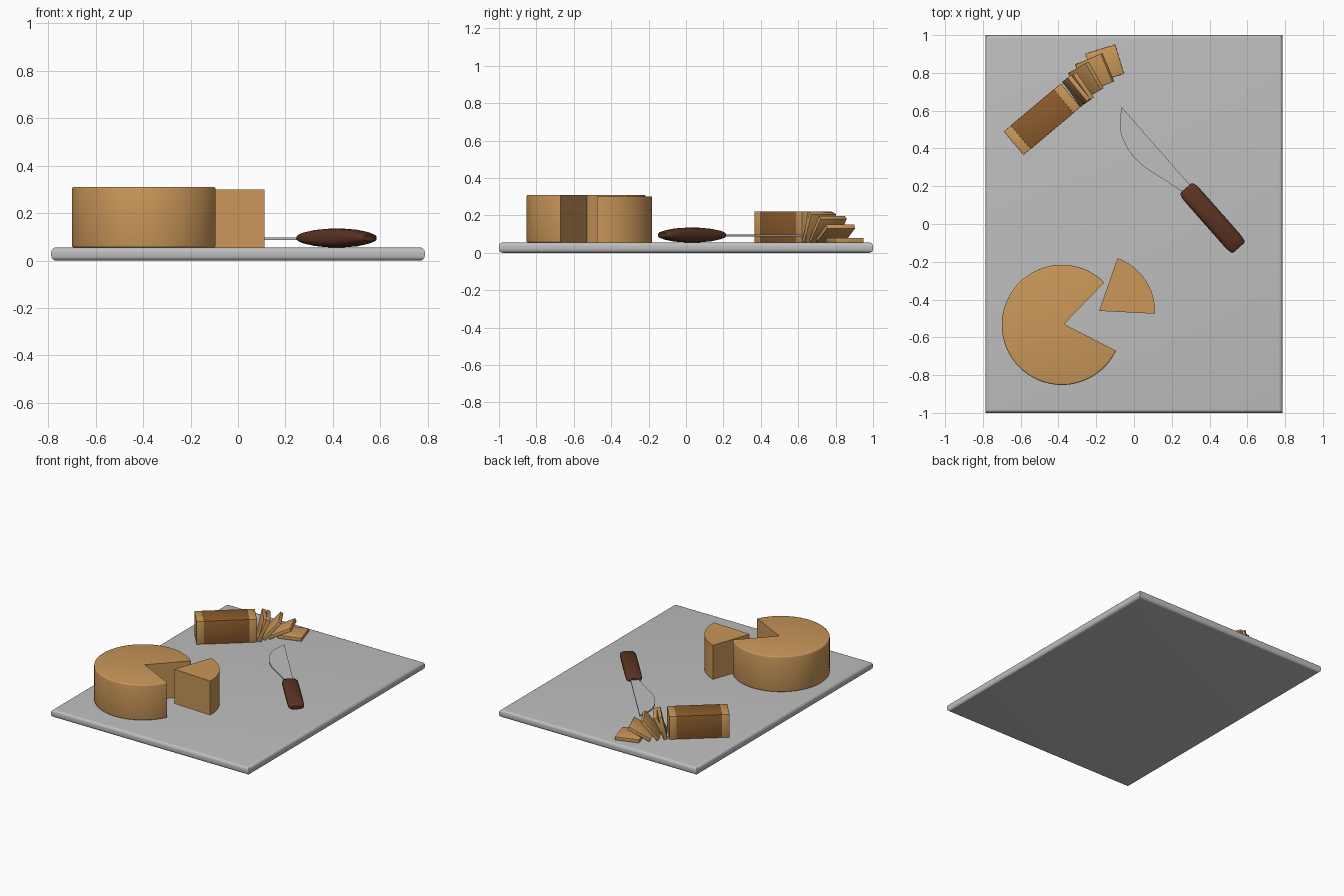
import bpy, bmesh, math
from mathutils import Matrix, Vector

if "Cube" in bpy.data.objects:
    bpy.data.objects.remove(bpy.data.objects["Cube"])


def mat(name, col):
    m = bpy.data.materials.new(name)
    m.diffuse_color = (*col, 1)
    m.use_nodes = True
    m.node_tree.nodes["Principled BSDF"].inputs["Base Color"].default_value = m.diffuse_color
    return m


GREY = mat("grey", (0.52, 0.52, 0.52))
TAN = mat("tan", (0.59, 0.31, 0.10))
BROWN = mat("brown", (0.26, 0.105, 0.025))
DARK = mat("dark_brown", (0.10, 0.033, 0.016))
TOP = 0.055  # board surface


def finish(name, bm, m, smooth=35):
    bmesh.ops.recalc_face_normals(bm, faces=bm.faces)
    me = bpy.data.meshes.new(name)
    bm.to_mesh(me)
    bm.free()
    me.materials.append(m)
    ob = bpy.data.objects.new(name, me)
    bpy.context.collection.objects.link(ob)
    bpy.context.view_layer.objects.active = ob
    ob.select_set(True)
    bpy.ops.object.shade_smooth_by_angle(angle=math.radians(smooth))
    ob.select_set(False)
    return ob


def prism(name, pts, z0, z1, m, pick=None, bevel=0.0, seg=3):
    """Extruded outline; pick(edge) chooses the edges to round."""
    bm = bmesh.new()
    f = bm.faces.new([bm.verts.new((x, y, z0)) for x, y in pts])
    r = bmesh.ops.extrude_face_region(bm, geom=[f])
    for v in r["geom"]:
        if isinstance(v, bmesh.types.BMVert):
            v.co.z = z1
    bmesh.ops.recalc_face_normals(bm, faces=bm.faces)
    if pick:
        bmesh.ops.bevel(bm, geom=[e for e in bm.edges if pick(e)], offset=bevel,
                        segments=seg, profile=0.5, affect='EDGES')
    return finish(name, bm, m)


def box(name, lo, hi, m, matrix, bevel=0.0):
    bm = bmesh.new()
    bmesh.ops.create_cube(bm, size=1)
    for v in bm.verts:
        v.co = Vector([lo[i] if v.co[i] < 0 else hi[i] for i in range(3)])
    if bevel:
        bmesh.ops.bevel(bm, geom=bm.edges[:], offset=bevel, segments=2,
                        profile=0.5, affect='EDGES')
    bm.transform(matrix)
    return finish(name, bm, m)


def arc(cx, cy, r, a0, a1, n):
    return [(cx + r * math.cos(math.radians(a0 + (a1 - a0) * i / n)),
             cy + r * math.sin(math.radians(a0 + (a1 - a0) * i / n))) for i in range(n + 1)]


def level(e):
    return abs(e.verts[0].co.z - e.verts[1].co.z) < 1e-5


# Board with rounded top and bottom rims
prism("board", [(-0.787, -1), (0.787, -1), (0.787, 1), (-0.787, 1)], 0, TOP, GREY,
      level, 0.02, 5)

# Cheese wheel with a wedge cut out, and the wedge
prism("cheese_wheel", [(-0.37, -0.53)] + arc(-0.382, -0.534, 0.318, 45, 334.5, 72),
      TOP, 0.31, TAN, lambda e: level(e) and e.calc_length() < 0.1, 0.008, 3)
prism("cheese_wedge", [(-0.185, -0.46)] + arc(-0.187, -0.462, 0.298, -2.5, 70.5, 20),
      TOP, 0.30, TAN)

# Cheese block: wrapped middle with bare ends, lying along a 40 degree axis
M = Matrix.Translation((-0.6375, 0.4275, TOP)) @ Matrix.Rotation(math.radians(40), 4, 'Z')
W, H, T = 0.081, 0.166, 0.024
box("block_end", (0, -W, 0), (0.05, W, H), TAN, M, 0.003)
box("block_wrap", (0.048, -W - 0.001, 0), (0.347, W + 0.001, H + 0.001), BROWN, M, 0.003)
box("block_cut_end", (0.345, -W, 0), (0.395, W, H), TAN, M, 0.003)

# Slices toppling away from the block: far edge centre x, y, yaw, tilt from flat
slices = [(-0.283, 0.727, 39, 77), (-0.258, 0.737, 35, 66), (-0.2, 0.79, 30, 50),
          (-0.135, 0.83, 22.5, 27), (-0.076, 0.8725, 17, 0)]
for i, (x, y, yaw, tilt) in enumerate(slices):
    t = math.radians(tilt)
    reach = 0.165 * math.cos(t) + T * math.sin(t)
    S = (Matrix.Translation((x, y, TOP)) @ Matrix.Rotation(math.radians(yaw), 4, 'Z')
         @ Matrix.Translation((-reach + T * math.sin(t), 0, T * 0))
         @ Matrix.Rotation(-t, 4, 'Y'))
    # underside hinges on the board
    box(f"slice_{i + 1}", (0, -W, 0), (0.165, W, T), TAN, S, 0.002)

# Knife blade: straight back, curved belly
blade = [(-0.066, 0.62), (-0.074, 0.56), (-0.075, 0.50), (-0.06, 0.45), (-0.035, 0.40),
         (0.0, 0.352), (0.05, 0.305), (0.11, 0.265), (0.18, 0.222), (0.245, 0.178),
         (0.29, 0.16), (0.32, 0.18)]
prism("knife_blade", blade, 0.086, 0.097, GREY)

# Knife handle: rounded sections swept along its axis (position, half width, half height)
a, b = Vector((0.275, 0.191, 0.095)), Vector((0.555, -0.126, 0.095))
axis = (b - a).normalized()
side = Vector((-axis.y, axis.x, 0))
L = (b - a).length
secs = [(0, 0.036, 0.012), (0.008, 0.045, 0.017), (0.03, 0.052, 0.024), (0.09, 0.053, 0.034),
        (0.16, 0.053, 0.039), (0.24, 0.053, 0.040), (0.32, 0.053, 0.036), (0.38, 0.053, 0.027),
        (L - 0.01, 0.048, 0.018), (L, 0.038, 0.012)]
bm = bmesh.new()
rings = []
N = 28
for d, w, h in secs:
    ring = []
    for k in range(N):
        c, s = math.cos(2 * math.pi * k / N), math.sin(2 * math.pi * k / N)
        p = a + axis * d + side * (w * math.copysign(abs(c) ** 0.75, c))
        p.z += h * math.copysign(abs(s) ** 0.75, s)
        ring.append(bm.verts.new(p))
    rings.append(ring)
for r0, r1 in zip(rings, rings[1:]):
    for k in range(N):
        bm.faces.new((r0[k], r0[(k + 1) % N], r1[(k + 1) % N], r1[k]))
bm.faces.new(rings[0])
bm.faces.new(rings[-1])
finish("knife_handle", bm, DARK, 50)
